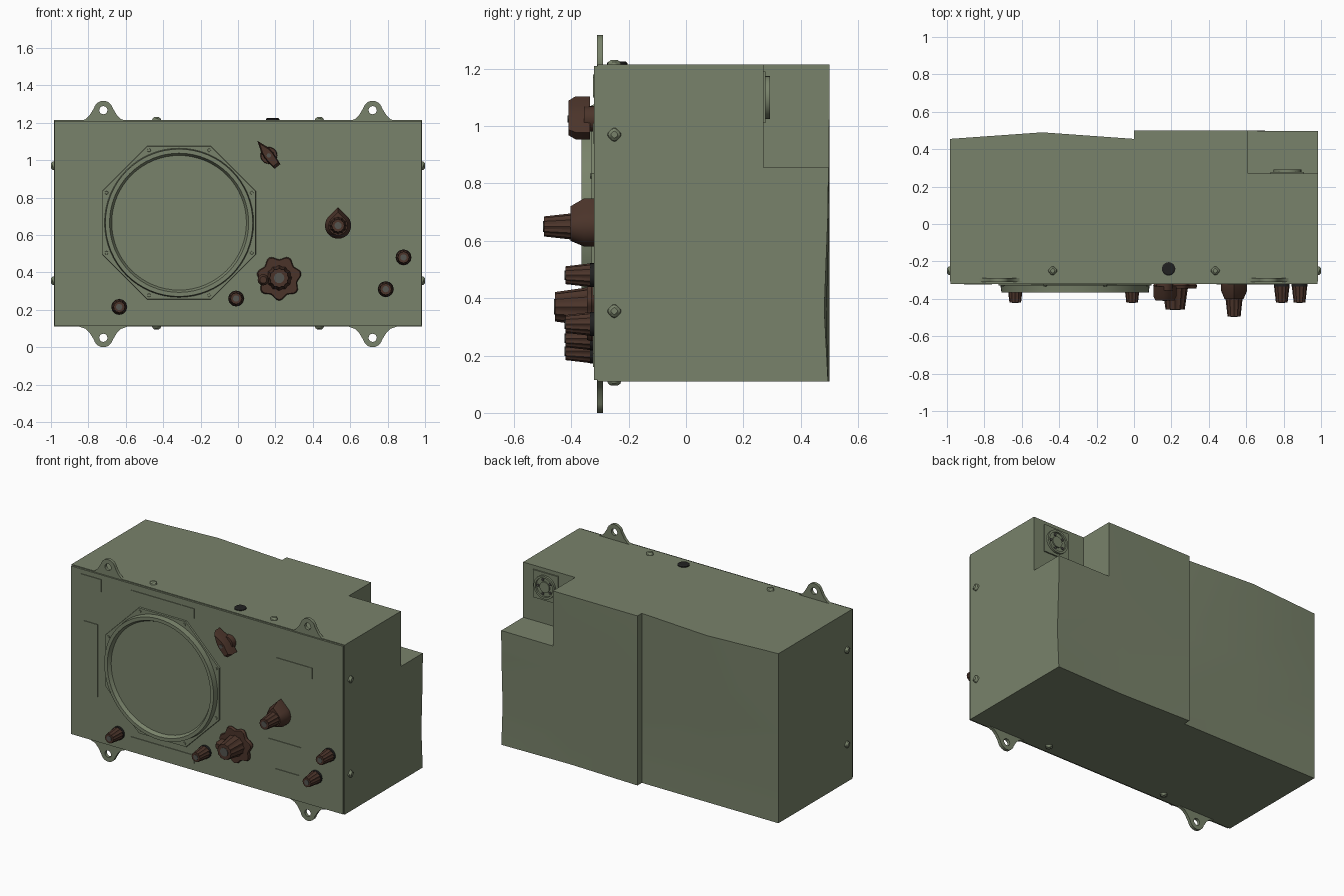
import bpy, bmesh
from math import sin, cos, pi, radians
from mathutils import Euler, Vector

if "Cube" in bpy.data.objects:
    bpy.data.objects.remove(bpy.data.objects["Cube"])


def material(name, rgb, rough=0.6):
    m = bpy.data.materials.new(name)
    m.use_nodes = True
    m.diffuse_color = (*rgb, 1)
    node = m.node_tree.nodes["Principled BSDF"]
    node.inputs["Base Color"].default_value = (*rgb, 1)
    node.inputs["Roughness"].default_value = rough
    return m


GREEN = material("olive green paint", (0.19, 0.225, 0.145))
BROWN = material("dark brown plastic", (0.07, 0.034, 0.023))
BLACK = material("black rubber", (0.015, 0.015, 0.015))
GREY = material("grey metal", (0.09, 0.09, 0.08))

# Each facing turns local +z outwards from that side of the case
FACING = {"front": (90, 0, 0), "back": (-90, 0, 0), "up": (0, 0, 0),
          "down": (180, 0, 0), "right": (0, -90, 0), "left": (0, 90, 0)}
FRONT = -0.32


def finish(ob, mat, angle=35):
    ob.data.materials.clear()
    ob.data.materials.append(mat)
    bpy.ops.object.select_all(action="DESELECT")
    ob.select_set(True)
    bpy.context.view_layer.objects.active = ob
    bpy.ops.object.shade_smooth_by_angle(angle=radians(angle))
    return ob


def skin(name, rings, at, facing, mat):
    """Join rings of points into a capped solid."""
    bm = bmesh.new()
    loops = [[bm.verts.new(p) for p in ring] for ring in rings]
    n = len(loops[0])
    for a, b in zip(loops, loops[1:]):
        for i in range(n):
            j = (i + 1) % n
            bm.faces.new((a[i], a[j], b[j], b[i]))
    bm.faces.new(loops[0][::-1])
    bm.faces.new(loops[-1])
    bmesh.ops.recalc_face_normals(bm, faces=bm.faces)
    turn = Euler([radians(a) for a in FACING[facing]]).to_matrix()
    bmesh.ops.transform(bm, matrix=turn.to_4x4(), verts=bm.verts)
    me = bpy.data.meshes.new(name)
    bm.to_mesh(me)
    bm.free()
    ob = bpy.data.objects.new(name, me)
    ob.location = at
    bpy.context.collection.objects.link(ob)
    return finish(ob, mat)


def loft(name, outline, levels, at, facing="front", mat=GREEN):
    """Stack scaled copies of an outline; levels are (scale, height)."""
    rings = [[(x * s, y * s, h) for x, y in outline] for s, h in levels]
    return skin(name, rings, at, facing, mat)


def circle(r, n=24, wave=0.0, lobes=0, start=0.0):
    return [(r * (1 + wave * cos(lobes * t)) * cos(t + start),
             r * (1 + wave * cos(lobes * t)) * sin(t + start))
            for t in (2 * pi * i / n for i in range(n))]


def rect(w, h):
    return [(-w / 2, -h / 2), (w / 2, -h / 2), (w / 2, h / 2), (-w / 2, h / 2)]


def box(name, lo, hi, mat=GREEN):
    lo, hi = Vector(lo), Vector(hi)
    size, mid = hi - lo, (lo + hi) / 2
    return loft(name, rect(size.x, size.y), [(1, -size.z / 2), (1, size.z / 2)], mid, "up", mat)


# Case with a stepped, slightly dented back
def case_ring(z, side, back_l, mid_l, mid_r, back_r):
    return [(-0.985, -0.29, z), (0.985, -0.29, z), (0.985, back_r, z), (0.5, mid_r, z),
            (0, 0.5, z), (0, 0.455, z), (-0.49, mid_l, z), (-0.985, back_l, z),
            (-0.985 + side, 0.1, z)]


case = skin("case", [case_ring(0.11, 0, 0.455, 0.455, 0.485, 0.495),
                     case_ring(0.36, 0.012, 0.455, 0.45, 0.49, 0.482),
                     case_ring(0.7, 0.012, 0.455, 0.47, 0.5, 0.495),
                     case_ring(1.215, 0, 0.455, 0.49, 0.5, 0.5)], (0, 0, 0), "up", GREEN)

# Corner recess cut from the upper back
cutter = box("recess_cutter", (0.61, 0.27, 0.855), (1.2, 0.7, 1.4))
cutter.hide_render = True
cut = case.modifiers.new("recess", "BOOLEAN")
cut.operation = "DIFFERENCE"
cut.solver = "EXACT"
cut.object = cutter
bpy.context.view_layer.objects.active = case
bpy.ops.object.modifier_apply(modifier=cut.name)
bpy.data.objects.remove(cutter)
finish(case, GREEN)

# Connector in the recess
socket = (0.82, 0.27, 1.1)
loft("connector_plate", rect(0.18, 0.18), [(1, 0), (1, 0.008)], socket, "back")
loft("connector_shell", circle(0.075), [(1, 0), (1, 0.022), (0.82, 0.022), (0.82, 0.01)],
     socket, "back")
loft("connector_core", circle(0.035), [(1, 0), (1, 0.018)], socket, "back")
for i, (dx, dz) in enumerate(circle(0.048, 5)):
    loft(f"connector_pin_{i}", circle(0.008, 8), [(1, 0), (1, 0.018)],
         (socket[0] + dx, socket[1], socket[2] + dz), "back", GREY)

# Front panel
box("front_panel_flange", (-0.985, -0.308, 0.11), (0.985, -0.29, 1.215))
box("front_panel", (-0.98, FRONT, 0.115), (0.98, -0.305, 1.21))


# Mounting ears with holes
def ear(name, x, base, up):
    half = [(0.13, -0.02), (0.13, 0), (0.095, 0.012), (0.072, 0.035)]
    arc = [(0.052 * cos(t), 0.058 + 0.052 * sin(t)) for t in (pi * (1 + i) / 14 for i in range(13))]
    outer = half + arc + [(-a, b) for a, b in reversed(half)]
    hole = [(a, 0.06 + b) for a, b in circle(0.022, 16)]
    cu = bpy.data.curves.new(name, "CURVE")
    cu.dimensions = "2D"
    cu.fill_mode = "BOTH"
    cu.extrude = 0.01
    for pts in (outer, hole):
        sp = cu.splines.new("POLY")
        sp.points.add(len(pts) - 1)
        for p, (a, b) in zip(sp.points, pts):
            p.co = (a, b * up, 0, 1)
        sp.use_cyclic_u = True
    ob = bpy.data.objects.new(name, cu)
    ob.rotation_euler = (pi / 2, 0, 0)
    ob.location = (x, -0.3, base)
    bpy.context.collection.objects.link(ob)
    bpy.ops.object.select_all(action="DESELECT")
    ob.select_set(True)
    bpy.context.view_layer.objects.active = ob
    bpy.ops.object.convert(target="MESH")
    finish(bpy.context.object, GREEN)


for side, sx in (("right", -1), ("left", 1)):
    ear(f"upper_ear_{side}", 0.72 * sx, 1.207, 1)
    ear(f"lower_ear_{side}", 0.72 * sx, 0.11, -1)

# Octagonal bezel with a round rim and recessed window
dial = (-0.315, FRONT, 0.665)
loft("bezel_plate", circle(0.444, 8, start=pi / 8), [(1, 0), (0.995, 0.01)], dial)
loft("bezel_rim", circle(0.4, 64), [(1, 0), (0.985, 0.045), (0.93, 0.045), (0.9, 0.022)], dial)
for i, (dx, dz) in enumerate(circle(0.42, 8, start=pi / 8)):
    loft(f"bezel_screw_{i}", circle(0.012, 8), [(1, 0), (0.7, 0.014)],
         (dial[0] + dx, FRONT, dial[2] + dz))

# Flat label plates
labels = [(-0.32, 1.137, 0.46, 0.065), (-0.32, 0.187, 0.46, 0.055), (-0.835, 0.645, 0.1, 0.47),
          (-0.835, 1.14, 0.15, 0.08), (0.63, 0.975, 0.26, 0.07), (0.56, 0.44, 0.24, 0.06),
          (0.58, 0.245, 0.17, 0.08)]
for i, (x, z, w, h) in enumerate(labels):
    loft(f"label_plate_{i}", rect(w, h), [(1, 0), (1, 0.004)], (x, FRONT, z))


# Fluted knob with a metal shaft end
def fluted_knob(name, x, z, r, start, end):
    loft(name, circle(r, 48, 0.05, 12), [(1, start), (0.95, start + 0.015), (0.74, end)],
         (x, FRONT, z), mat=BROWN)
    loft(name + "_cap", circle(r * 0.42, 16), [(1, end - 0.01), (1, end + 0.003)],
         (x, FRONT, z), mat=GREY)


for i, (x, z) in enumerate([(-0.635, 0.215), (-0.01, 0.26), (0.79, 0.31), (0.885, 0.48)]):
    loft(f"small_knob_skirt_{i}", circle(0.042), [(1, 0), (1, 0.014)], (x, FRONT, z), mat=BLACK)
    fluted_knob(f"small_knob_{i}", x, z, 0.04, 0.01, 0.1)

# Main tuning knob on a lobed hand wheel with a finger grip
loft("tuning_wheel", circle(0.11, 56, 0.1, 7, pi / 14), [(0.95, 0), (1, 0.01), (0.95, 0.026)],
     (0.22, FRONT, 0.37), mat=BROWN)
fluted_knob("tuning_knob", 0.22, 0.37, 0.066, 0.02, 0.137)
loft("tuning_grip", circle(0.03, 16), [(1, 0.02), (1, 0.06), (0.6, 0.08)],
     (0.135, FRONT, 0.36), mat=BROWN)

# Teardrop selector with a fluted top
drop = [(0.07 * cos(t), 0.07 * sin(t)) for t in (radians(140 + 260 * i / 20) for i in range(21))]
loft("selector_base", drop + [(0, 0.098)], [(1, 0), (1, 0.035), (0.72, 0.082)],
     (0.535, FRONT, 0.65), mat=BROWN)
fluted_knob("selector_knob", 0.535, 0.65, 0.045, 0.07, 0.175)

# Pointer switch set at an angle
turn = radians(38)
bar = [(-0.02, -0.075), (0.02, -0.075), (0.028, 0), (0.022, 0.04), (0, 0.1), (-0.022, 0.04), (-0.028, 0)]
bar = [(x * cos(turn) - y * sin(turn), x * sin(turn) + y * cos(turn)) for x, y in bar]
switch = (0.165, FRONT, 1.025)
loft("switch_skirt", circle(0.045), [(1, 0), (0.95, 0.035)], switch, mat=BROWN)
loft("switch_pointer", bar, [(1, 0.014), (1, 0.065), (0.8, 0.09)], switch, mat=BROWN)
loft("switch_cap", circle(0.012, 12), [(1, 0.08), (1, 0.093)], switch, mat=GREY)


# Case screws around the front edge
def screw(name, at, facing):
    loft(name, circle(0.022, 32, 0.08, 4), [(1, 0), (0.9, 0.008), (0.5, 0.015)], at, facing)


for sx in (-1, 1):
    tag = "left" if sx > 0 else "right"
    for z in (0.355, 0.97):
        screw(f"side_screw_{tag}_{z}", (0.985 * sx, -0.25, z), tag)
    screw(f"top_screw_{tag}", (0.435 * sx, -0.25, 1.215), "up")
    screw(f"bottom_screw_{tag}", (0.435 * sx, -0.25, 0.11), "down")

# Black breather cap on top
loft("breather_cap", circle(0.036, 24), [(1, 0), (1, 0.005), (0.8, 0.01)],
     (0.185, -0.24, 1.215), "up", BLACK)
